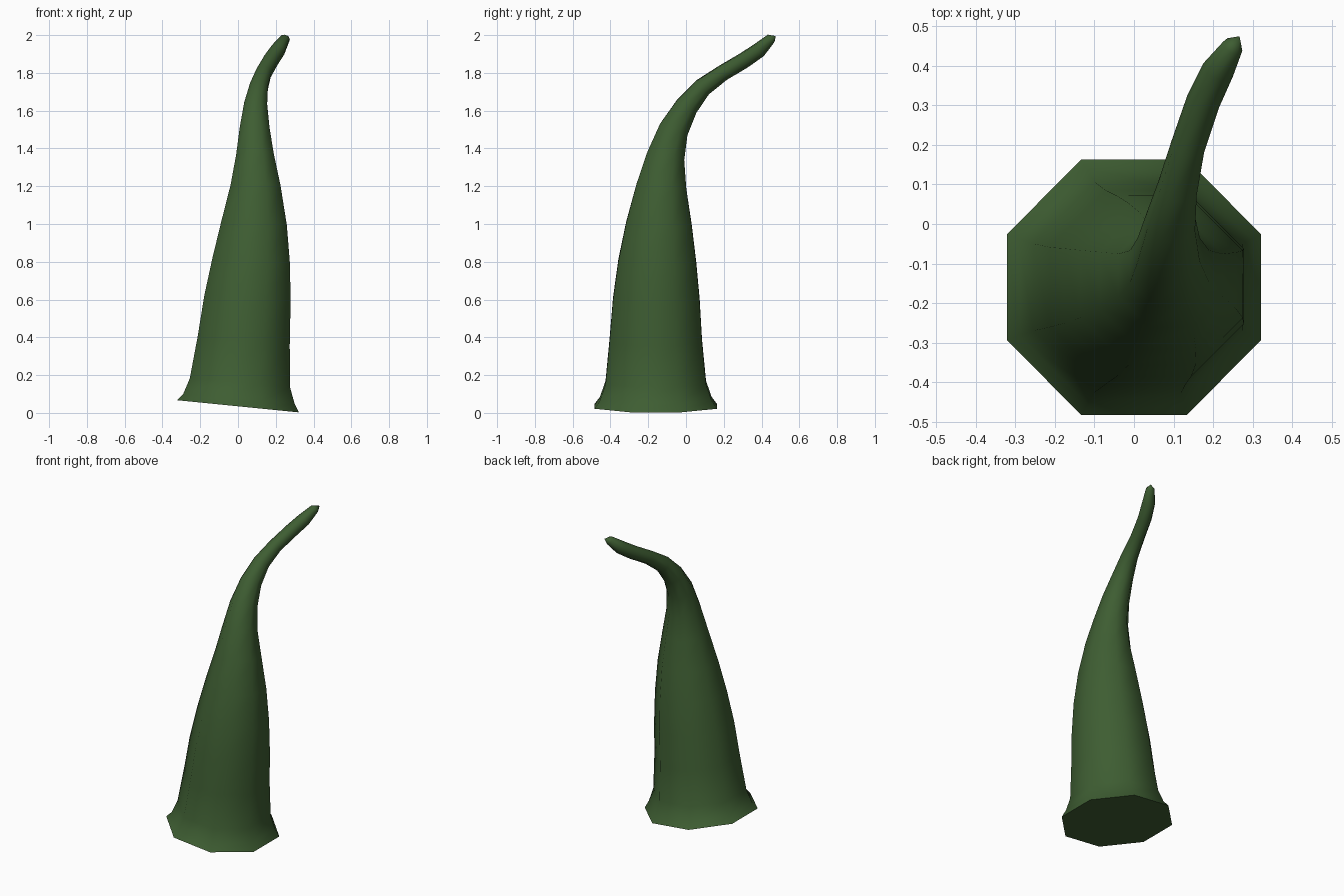
import bpy
import bmesh
import math
from mathutils import Vector

SIDES = 8

# Spine stations from base to tip: x, y, z, ring radius
STATIONS = [
    (0, -.16, .035, .35),
    (.004, -.16, .075, .32),
    (.01, -.16, .16, .288),
    (.03, -.16, .38, .265),
    (.05, -.157, .6, .248),
    (.07, -.152, .8, .223),
    (.085, -.143, 1, .188),
    (.093, -.13, 1.2, .143),
    (.09, -.107, 1.36, .108),
    (.088, -.065, 1.5, .085),
    (.093, .005, 1.625, .066),
    (.11, .09, 1.725, .052),
    (.136, .195, 1.8, .044),
    (.175, .31, 1.868, .043),
    (.213, .39, 1.923, .041),
    (.25, .45, 1.982, .027),
]
TIP = Vector((.267, .475, 1.995))


def make_material(name, color):
    material = bpy.data.materials.new(name)
    material.use_nodes = True
    material.diffuse_color = color
    shader = next(n for n in material.node_tree.nodes if n.type == 'BSDF_PRINCIPLED')
    shader.inputs["Base Color"].default_value = color
    shader.inputs["Roughness"].default_value = 0.8
    return material


def make_ring(bm, center, tangent, radius):
    """Octagon around the spine, perpendicular to its direction."""
    turn = Vector((0, 0, 1)).rotation_difference(tangent)
    verts = []
    for i in range(SIDES):
        angle = math.tau * (i + 0.5) / SIDES
        offset = Vector((math.cos(angle), math.sin(angle), 0)) * radius
        verts.append(bm.verts.new(center + turn @ offset))
    return verts


def build_horn(name, material):
    bm = bmesh.new()
    centers = [Vector(s[:3]) for s in STATIONS]
    last = len(centers) - 1
    rings = []
    for i, station in enumerate(STATIONS):
        tangent = centers[min(i + 1, last)] - centers[max(i - 1, 0)]
        rings.append(make_ring(bm, centers[i], tangent, station[3]))

    # Curved wall
    for low, high in zip(rings, rings[1:]):
        for i in range(SIDES):
            j = (i + 1) % SIDES
            bm.faces.new((low[i], low[j], high[j], high[i]))

    # Flat base and blunt point
    bm.faces.new(list(reversed(rings[0])))
    point = bm.verts.new(TIP)
    for i in range(SIDES):
        bm.faces.new((rings[-1][i], rings[-1][(i + 1) % SIDES], point))

    bmesh.ops.recalc_face_normals(bm, faces=bm.faces[:])
    mesh = bpy.data.meshes.new(name)
    bm.to_mesh(mesh)
    bm.free()
    mesh.materials.append(material)
    obj = bpy.data.objects.new(name, mesh)
    bpy.context.collection.objects.link(obj)
    return obj


cube = bpy.data.objects.get("Cube")
if cube:
    bpy.data.objects.remove(cube, do_unlink=True)

horn = build_horn("curved_horn", make_material("dark green", (.048, .11, .032, 1)))

# Smooth wall, crisp base edge
bpy.ops.object.select_all(action='DESELECT')
horn.select_set(True)
bpy.context.view_layer.objects.active = horn
bpy.ops.object.shade_smooth_by_angle(angle=math.radians(60))
